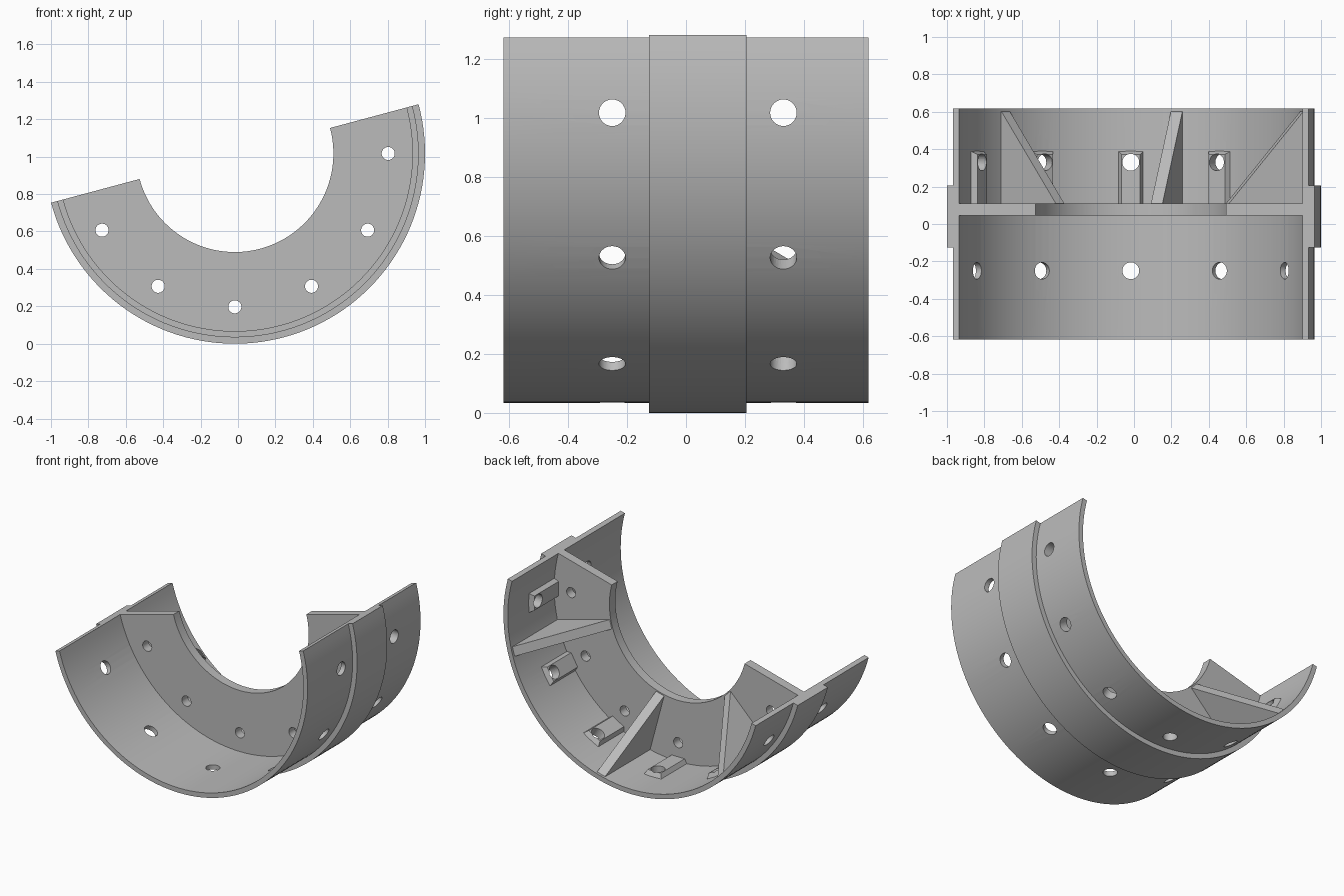
import bpy, bmesh, math
from mathutils import Matrix, Vector

cube = bpy.data.objects.get("Cube")
if cube:
    bpy.data.objects.remove(cube, do_unlink=True)

# Cradle axis and arc limits (degrees from straight down, towards +x)
CX, CZ = -0.017, 1.017
START, END = -75, 105
HOLE_ANGLES = range(-60, 91, 30)
FRONT, BACK = -0.618, 0.618
R_IN, R_OUT, R_BAND, R_FLANGE = 0.95, 0.983, 1.017, 0.527
FLANGE_Y = (0.045, 0.11)

grey = bpy.data.materials.new("plain grey")
grey.use_nodes = True
colour = (0.5, 0.5, 0.5, 1)
grey.diffuse_color = colour
grey.node_tree.nodes["Principled BSDF"].inputs["Base Color"].default_value = colour


def frame(angle):
    """Local x = tangent, y = along the axis, z = inwards; origin on the axis."""
    return Matrix.Translation((CX, 0, CZ)) @ Matrix.Rotation(-math.radians(angle), 4, 'Y')


def finish(name, bm):
    bmesh.ops.recalc_face_normals(bm, faces=bm.faces)
    mesh = bpy.data.meshes.new(name)
    bm.to_mesh(mesh)
    bm.free()
    mesh.materials.append(grey)
    obj = bpy.data.objects.new(name, mesh)
    bpy.context.collection.objects.link(obj)
    return obj


def arc(name, r0, r1, y0, y1, steps=72):
    """Sweep a rectangle round the axis."""
    bm = bmesh.new()
    rings = []
    for i in range(steps + 1):
        m = frame(START + (END - START) * i / steps)
        rings.append([bm.verts.new(m @ Vector((0, y, -r)))
                      for r, y in ((r0, y0), (r1, y0), (r1, y1), (r0, y1))])
    for a, b in zip(rings, rings[1:]):
        for k in range(4):
            n = (k + 1) % 4
            bm.faces.new((a[k], a[n], b[n], b[k]))
    bm.faces.new(rings[0])
    bm.faces.new(rings[-1])
    return finish(name, bm)


def loft(name, angle, lower, upper):
    """Join two matching outlines placed in the local frame of an angle."""
    bm = bmesh.new()
    m = frame(angle)
    a, b = [[bm.verts.new(m @ Vector(p)) for p in pts] for pts in (lower, upper)]
    for k in range(len(a)):
        n = (k + 1) % len(a)
        bm.faces.new((a[k], a[n], b[n], b[k]))
    bm.faces.new(a)
    bm.faces.new(b)
    return finish(name, bm)


def drill(name, radius, depth, places):
    """Cutter made of one cylinder per matrix."""
    bm = bmesh.new()
    for m in places:
        bmesh.ops.create_cone(bm, cap_ends=True, segments=32, radius1=radius,
                              radius2=radius, depth=depth, matrix=m)
    obj = finish(name, bm)
    obj.hide_render = True
    return obj


# Curved shell, raised outer band and inner flange
shell = arc("shell", R_IN, R_OUT, FRONT, BACK)
band = arc("outer_band", R_OUT - 0.015, R_BAND, -0.125, 0.205)
flange = arc("inner_flange", R_FLANGE, R_IN + 0.015, *FLANGE_Y)

# Tapered pads round the rear bolt holes
pads = []
for i, angle in enumerate(HOLE_ANGLES):
    def outline(w, y, r):
        y0 = FLANGE_Y[1] - 0.01
        return [(-w, y0, -r), (w, y0, -r), (w, y, -r), (-w, y, -r)]
    pads.append(loft(f"bolt_pad_{i + 1}", angle,
                     outline(0.07, 0.392, 0.955), outline(0.05, 0.372, 0.918)))

# Triangular gussets between the flange and the shell
for i, angle in enumerate((-45, 15, 75)):
    y0 = FLANGE_Y[1] - 0.01
    corners = ((y0, R_FLANGE), (y0, R_IN + 0.01), (0.605, R_IN + 0.01), (0.6, R_IN - 0.005))
    sides = [[(x, y, -r) for y, r in corners] for x in (-0.032, 0.032)]
    loft(f"gusset_{i + 1}", angle, *sides)

# Bolt holes through the shell, pads and flange
radial = drill("radial_drill", 0.045, 0.24,
               [frame(a) @ Matrix.Translation((0, y, -0.95))
                for a in HOLE_ANGLES for y in (-0.25, 0.33)])
axial = drill("axial_drill", 0.035, 0.3,
              [frame(a) @ Matrix.Translation((0, 0.08, -0.82)) @ Matrix.Rotation(math.pi / 2, 4, 'X')
               for a in HOLE_ANGLES])
for obj, cutter in [(shell, radial), (flange, axial)] + [(p, radial) for p in pads]:
    mod = obj.modifiers.new("holes", 'BOOLEAN')
    mod.operation = 'DIFFERENCE'
    mod.solver = 'EXACT'
    mod.object = cutter
    bpy.context.view_layer.objects.active = obj
    bpy.ops.object.modifier_apply(modifier=mod.name)
for cutter in (radial, axial):
    bpy.data.objects.remove(cutter, do_unlink=True)

# Smooth the curved parts, keeping edges sharp
bpy.ops.object.select_all(action='DESELECT')
for obj in (shell, band, flange):
    obj.select_set(True)
bpy.context.view_layer.objects.active = shell
bpy.ops.object.shade_smooth_by_angle(angle=math.radians(30))
